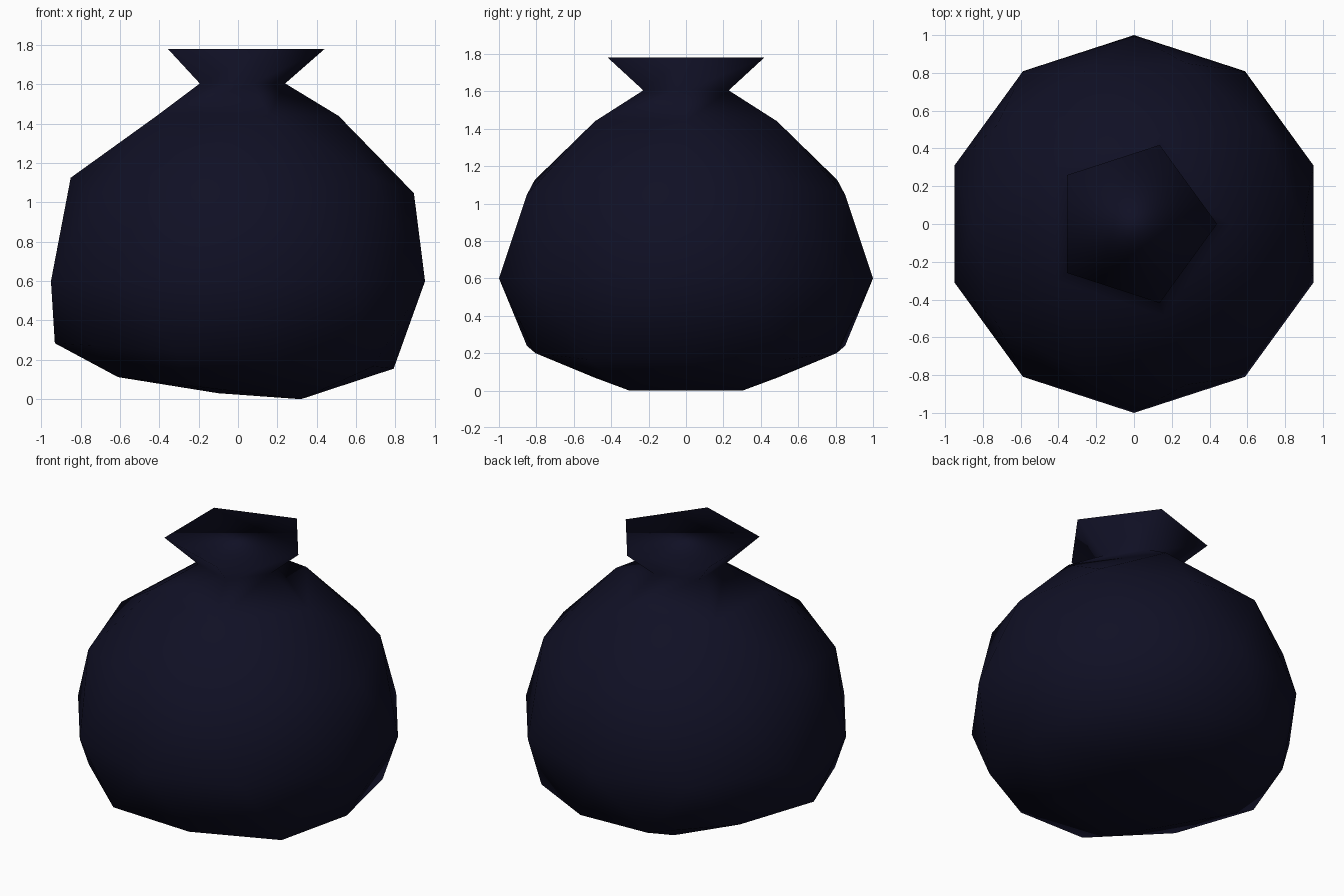
import bpy, bmesh
from mathutils import Vector

if "Cube" in bpy.data.objects:
    bpy.data.objects.remove(bpy.data.objects["Cube"])

# One dark blue-black colour for the whole bag
mat = bpy.data.materials.new("dark_navy_plastic")
mat.diffuse_color = (0.005, 0.005, 0.018, 1)
mat.use_nodes = True
mat.node_tree.nodes["Principled BSDF"].inputs["Base Color"].default_value = mat.diffuse_color

# Bag body: low-poly icosphere, equator at z = 0.6
bpy.ops.mesh.primitive_ico_sphere_add(subdivisions=2, radius=1, location=(0, 0, 0))
bag = bpy.context.object
bag.name = "tied_bag"
bm = bmesh.new()
bm.from_mesh(bag.data)

# Sagging, tilted underside; each ring: scale, x shift, height, slope along x
for v in bm.verts:
    x, y, z = v.co
    if z < -0.95:
        v.co = Vector((-0.1, 0, 0.03))
        continue
    if z < -0.7:
        s, dx, h, k = 0.978, -0.096, 0.05, -0.118
    elif z < -0.5:
        s, dx, h, k = 0.995, -0.055, 0.22, -0.0765
    elif z < -0.2:
        s, dx, h, k = 1, -0.037, 0.219, -0.073
    elif 0.7 < z < 0.95:
        s, dx, h, k = 0.973, 0, 1.44, 0
    else:
        s, dx, h, k = 1, 0, 0.6 + z, 0
    v.co = Vector((x * s + dx, y * s, h + k * x))

# Open the top, then extrude the neck and the flared mouth
pole = max(bm.verts, key=lambda v: v.co.z)
bmesh.ops.delete(bm, geom=[pole], context='VERTS')
edges = [e for e in bm.edges if e.is_boundary]
for radius, height in ((0.24, 1.605), (0.44, 1.78)):
    geom = bmesh.ops.extrude_edge_only(bm, edges=edges)["geom"]
    edges = [g for g in geom if isinstance(g, bmesh.types.BMEdge) and g.is_boundary]
    for v in {v for e in edges for v in e.verts}:
        d = Vector((v.co.x, v.co.y, 0)).normalized() * radius
        v.co = Vector((d.x, d.y, height))

# Flat cap on the mouth
bmesh.ops.contextual_create(bm, geom=edges)
bmesh.ops.recalc_face_normals(bm, faces=bm.faces[:])
for f in bm.faces:
    f.smooth = True
bm.to_mesh(bag.data)
bm.free()
bag.data.materials.append(mat)
